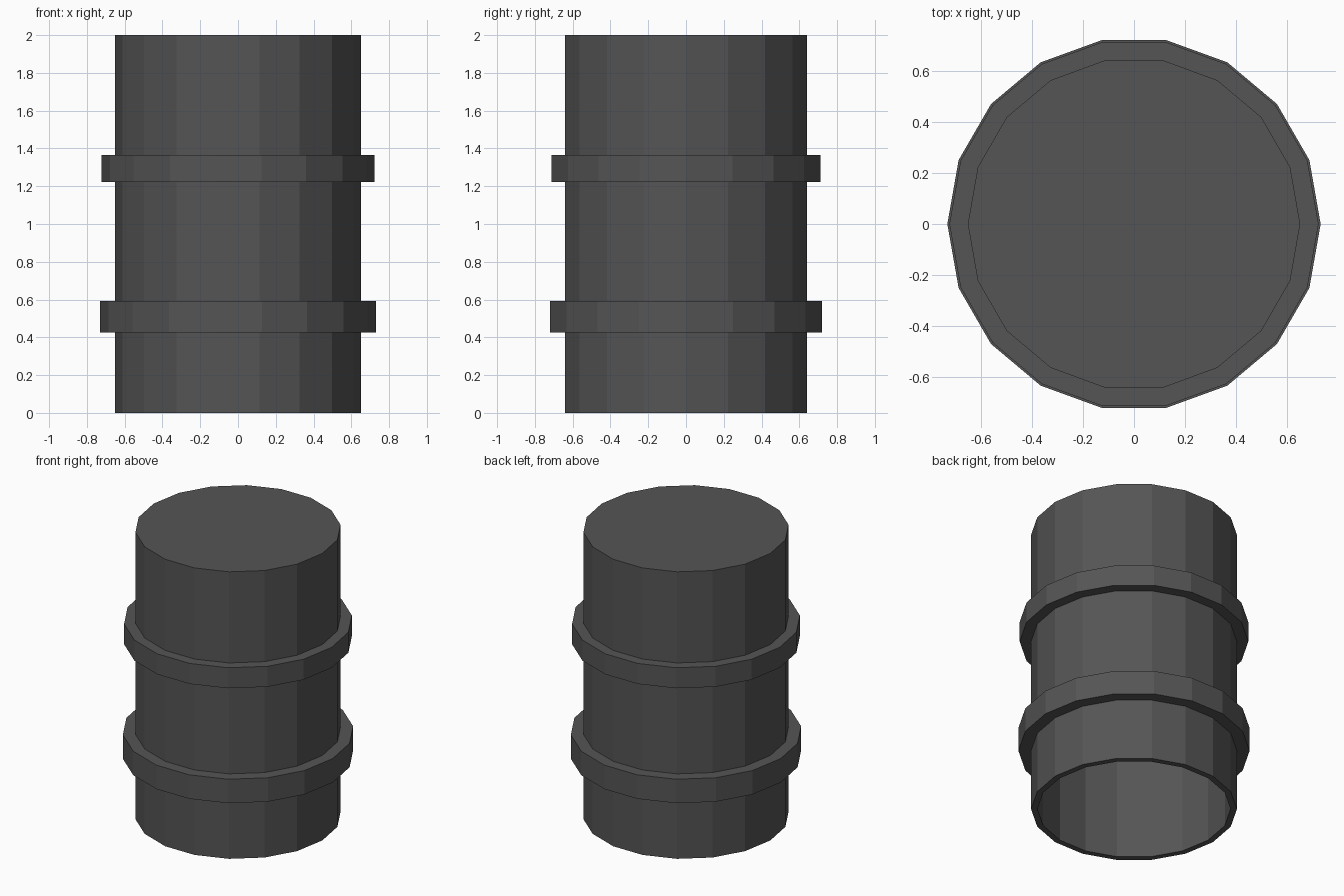
import bpy, bmesh
from math import cos, sin, tau

if "Cube" in bpy.data.objects:
    bpy.data.objects.remove(bpy.data.objects["Cube"])

SIDES = 18
R, INNER, H, WALL = 0.65, 0.61, 2.0, 0.04

# Dark grey metal
metal = bpy.data.materials.new("dark_metal")
metal.diffuse_color = (0.09, 0.09, 0.09, 1)
metal.use_nodes = True
metal.node_tree.nodes["Principled BSDF"].inputs["Base Color"].default_value = metal.diffuse_color


def lathe(name, profile, cap=None):
    """Spin an (r, z) profile; segment number `cap` becomes two flat discs."""
    bm = bmesh.new()
    rings = [[bm.verts.new((r * cos(tau * i / SIDES), r * sin(tau * i / SIDES), z))
              for i in range(SIDES)] for r, z in profile]
    for k, (a, b) in enumerate(zip(rings, rings[1:])):
        if k == cap:
            bm.faces.new(a)
            bm.faces.new(b)
            continue
        for i in range(SIDES):
            j = (i + 1) % SIDES
            bm.faces.new((a[i], a[j], b[j], b[i]))
    bmesh.ops.remove_doubles(bm, verts=bm.verts, dist=1e-4)
    bmesh.ops.recalc_face_normals(bm, faces=bm.faces)
    mesh = bpy.data.meshes.new(name)
    bm.to_mesh(mesh)
    bm.free()
    mesh.materials.append(metal)
    obj = bpy.data.objects.new(name, mesh)
    bpy.context.collection.objects.link(obj)
    return obj


# Hollow shell: inner rim, outer wall, closed top, inner ceiling, inner wall
lathe("barrel_shell", [(INNER, 0), (R, 0), (R, H), (INNER, H - WALL), (INNER, 0)], cap=2)

# Two raised hoops wrapped around the shell
lathe("lower_hoop", [(R, 0.425), (0.73, 0.425), (0.73, 0.592), (R, 0.592)])
lathe("upper_hoop", [(R, 1.222), (0.722, 1.222), (0.722, 1.365), (R, 1.365)])
